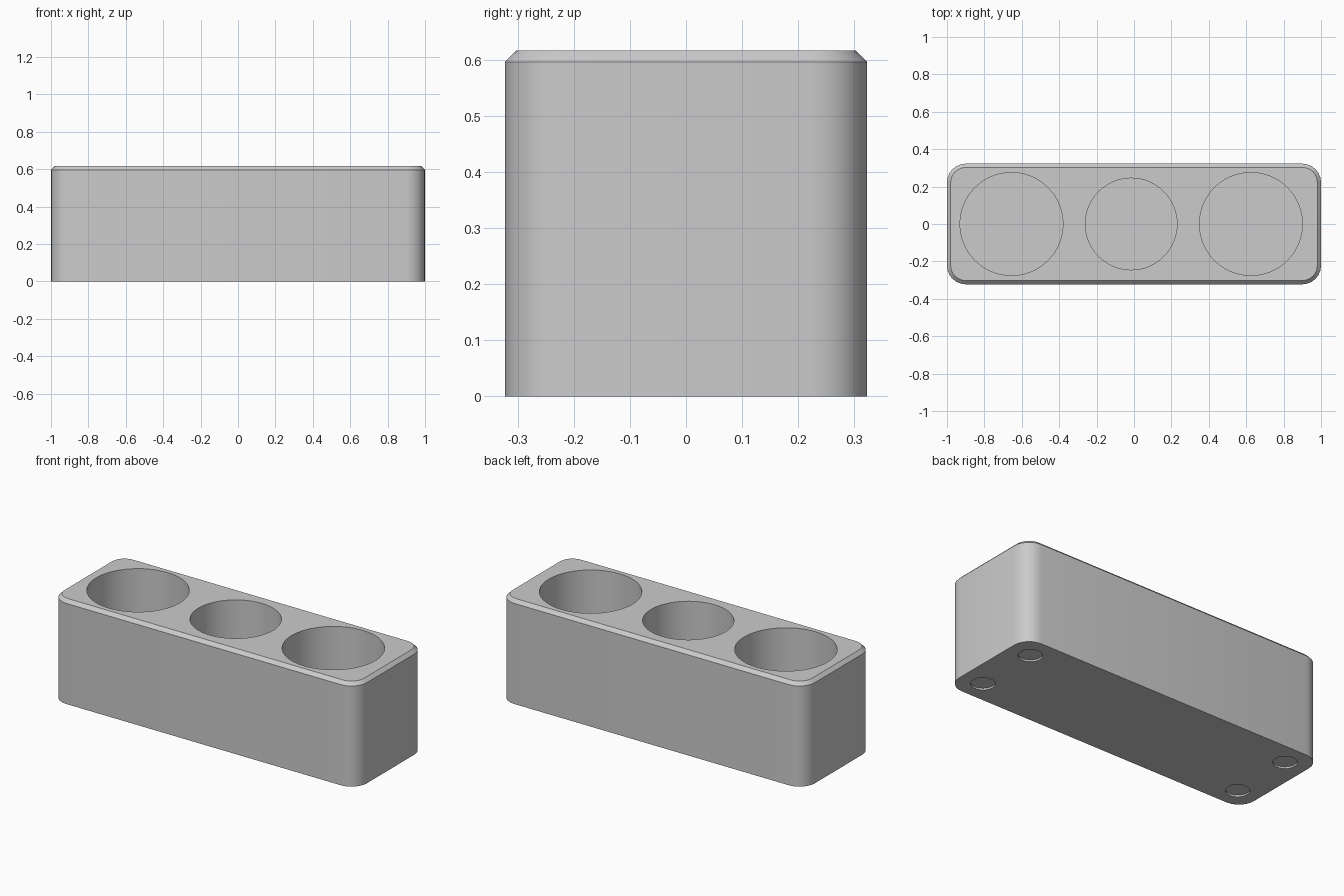
import bpy, bmesh, math

if "Cube" in bpy.data.objects:
    bpy.data.objects.remove(bpy.data.objects["Cube"])

LENGTH, WIDTH, HEIGHT = 2.0, 0.645, 0.616
CORNER, CHAMFER, STEPS = 0.1, 0.02, 6

grey = bpy.data.materials.new("light grey")
grey.diffuse_color = (0.6, 0.6, 0.6, 1)
grey.use_nodes = True
grey.node_tree.nodes["Principled BSDF"].inputs["Base Color"].default_value = grey.diffuse_color


def new_object(name, bm):
    bmesh.ops.recalc_face_normals(bm, faces=bm.faces)
    mesh = bpy.data.meshes.new(name)
    bm.to_mesh(mesh)
    bm.free()
    mesh.materials.append(grey)
    obj = bpy.data.objects.new(name, mesh)
    bpy.context.collection.objects.link(obj)
    return obj


def rounded_ring(bm, inset, z):
    """Rounded rectangle loop, pulled in by the inset."""
    r = CORNER - inset
    verts = []
    for k, (sx, sy) in enumerate([(1, 1), (-1, 1), (-1, -1), (1, -1)]):
        cx, cy = sx * (LENGTH / 2 - CORNER), sy * (WIDTH / 2 - CORNER)
        for i in range(STEPS + 1):
            a = math.pi / 2 * (k + i / STEPS)
            verts.append(bm.verts.new((cx + r * math.cos(a), cy + r * math.sin(a), z)))
    return verts


def add_cylinder(bm, x, y, radius, z0, z1, sides):
    rings = [[bm.verts.new((x + radius * math.cos(math.tau * i / sides),
                            y + radius * math.sin(math.tau * i / sides), z))
              for i in range(sides)] for z in (z0, z1)]
    bm.faces.new(rings[0])
    bm.faces.new(rings[1])
    for i in range(sides):
        j = (i + 1) % sides
        bm.faces.new((rings[0][i], rings[0][j], rings[1][j], rings[1][i]))


# Block with rounded upright corners and a chamfered top rim
bm = bmesh.new()
rings = [rounded_ring(bm, 0, 0), rounded_ring(bm, 0, HEIGHT - CHAMFER),
         rounded_ring(bm, CHAMFER, HEIGHT)]
for low, high in zip(rings, rings[1:]):
    for i in range(len(low)):
        j = (i + 1) % len(low)
        bm.faces.new((low[i], low[j], high[j], high[i]))
bm.faces.new(rings[0])
bm.faces.new(rings[-1])
block = new_object("holder_block", bm)

# Cutters: three deep wells on top, four shallow foot recesses below
bm = bmesh.new()
for x, radius in ((-0.655, 0.275), (-0.015, 0.245), (0.625, 0.275)):
    add_cylinder(bm, x, 0, radius, 0.08, HEIGHT + 0.1, 64)
for sx in (-1, 1):
    for sy in (-1, 1):
        add_cylinder(bm, sx * 0.865, sy * 0.192, 0.064, -0.1, 0.01, 32)
cutter = new_object("well_cutters", bm)

# Cut the recesses and bake the result
cut = block.modifiers.new("wells", 'BOOLEAN')
cut.operation = 'DIFFERENCE'
cut.solver = 'EXACT'
cut.object = cutter
bpy.context.view_layer.objects.active = block
block.select_set(True)
bpy.ops.object.modifier_apply(modifier=cut.name)
bpy.data.objects.remove(cutter, do_unlink=True)

# Smooth walls, sharp rims
bpy.ops.object.shade_smooth_by_angle(angle=math.radians(30))
